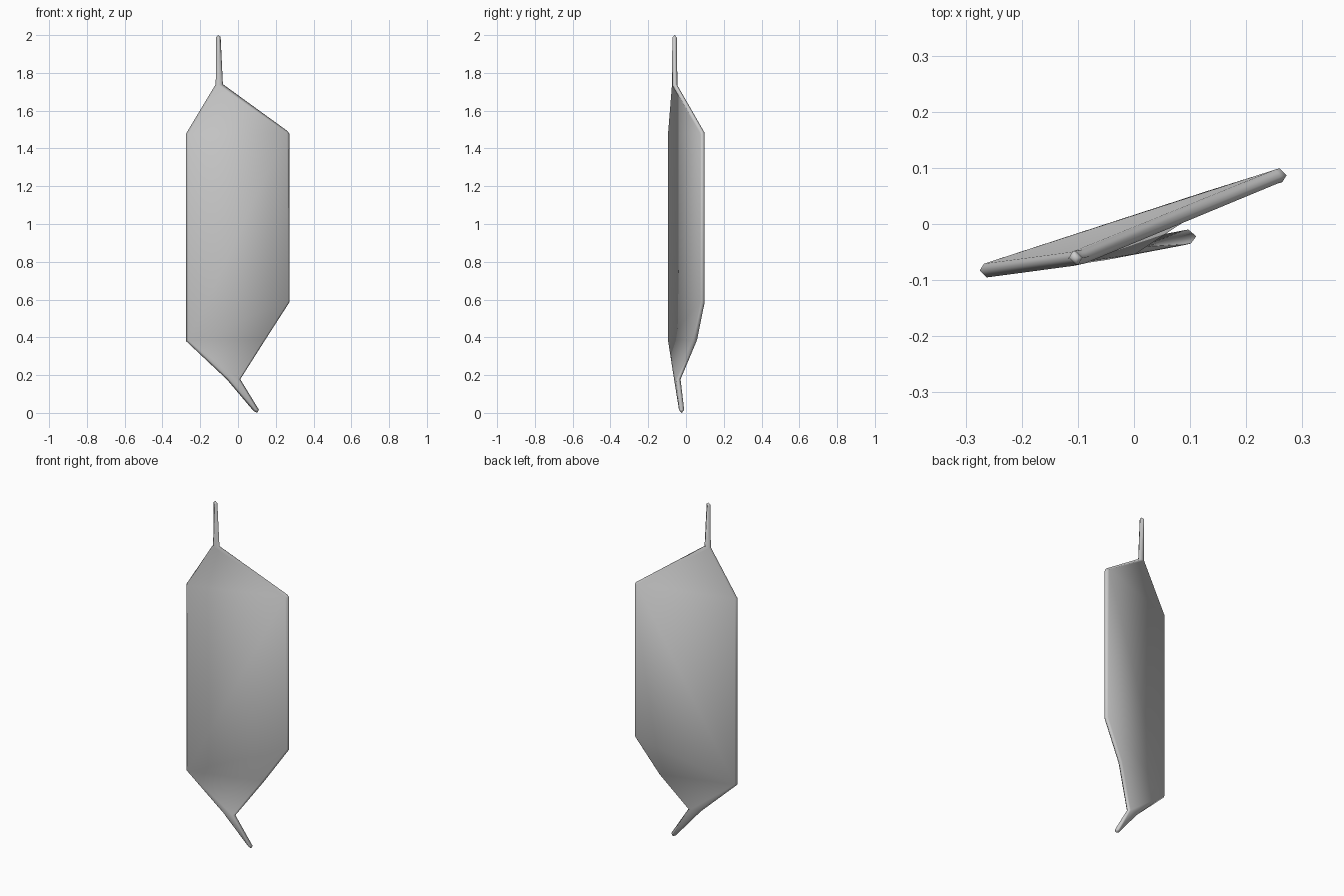
import bpy, bmesh
from mathutils import Vector

if "Cube" in bpy.data.objects:
    bpy.data.objects.remove(bpy.data.objects["Cube"])

# Outline of the bent plate (x, y, z), clockwise seen from the front
outline = [Vector(p) for p in (
    (-0.116, -0.060, 1.990), (-0.104, -0.060, 2.000), (-0.092, -0.060, 1.990),  # top tang tip
    (-0.080, -0.058, 1.740),                                                    # top shoulder
    (0.262, 0.085, 1.492), (0.272, 0.087, 1.478),                               # upper right corner
    (0.272, 0.087, 0.585), (0.140, 0.046, 0.380),                               # lower right edge
    (0.012, -0.041, 0.178),                                                     # bottom shoulder
    (0.111, -0.022, 0.016), (0.101, -0.023, 0.000), (0.083, -0.025, 0.009),     # bottom tang tip
    (-0.060, -0.052, 0.178),
    (-0.275, -0.083, 0.380), (-0.275, -0.083, 1.478),                           # left edge
    (-0.118, -0.062, 1.740),
)]
# Panels of the plate: upper tang, upper slope, body, lower slope, lower tang
panels = [(0, 1, 2, 3, 15), (15, 3, 4, 14), (14, 4, 5, 6, 7, 13),
          (13, 7, 8, 12), (12, 8, 9, 10, 11)]


def inset(i, amount):
    """Move outline point i inward in the front plane."""
    p, q, r = outline[i - 1], outline[i], outline[(i + 1) % len(outline)]
    a = Vector((q.z - p.z, p.x - q.x)).normalized()
    b = Vector((r.z - q.z, q.x - r.x)).normalized()
    m = (a + b) / max(1 + a.dot(b), 0.45)
    return Vector((m.x, 0, m.y)) * amount


# Plate with a pointed, chamfered rim
bm = bmesh.new()
normal = Vector((0.2, -0.98, 0)) * 0.0125
rim = [bm.verts.new(p) for p in outline]
n = len(rim)
for side in (1, -1):
    ring = [bm.verts.new(p + inset(i, 0.010) + normal * side)
            for i, p in enumerate(outline)]
    for panel in panels:
        bm.faces.new([ring[i] for i in panel])
    for i in range(n):
        j = (i + 1) % n
        bm.faces.new((rim[i], rim[j], ring[j], ring[i]))

# Check that the inset goes inward: area of the front ring must shrink
test = inset(13, 0.010)
if test.x < 0:
    for k, v in enumerate(bm.verts):
        if k >= n:
            d = inset((k - n) % n, 0.010)
            v.co -= 2 * d
bmesh.ops.recalc_face_normals(bm, faces=bm.faces)
mesh = bpy.data.meshes.new("bent_plate")
bm.to_mesh(mesh)
bm.free()
plate = bpy.data.objects.new("bent_plate", mesh)
bpy.context.collection.objects.link(plate)
for f in mesh.polygons:
    f.use_smooth = True
